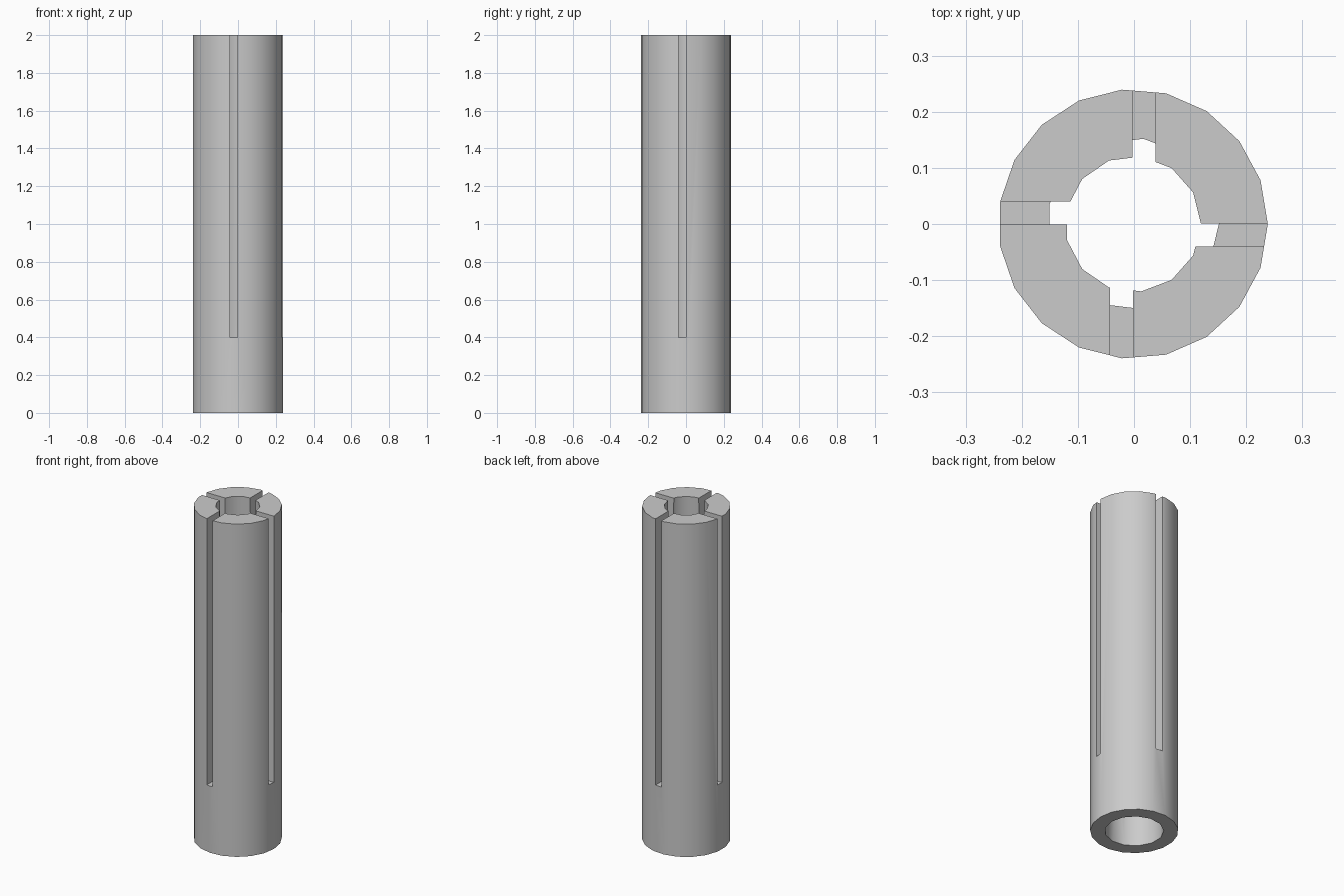
import bpy, bmesh, math

if "Cube" in bpy.data.objects:
    bpy.data.objects.remove(bpy.data.objects["Cube"])

CX = -0.0017          # tube axis, offset so the odd-sided outline is centred
HEIGHT = 2.0
SLOT_Z = 0.4          # floor of the slots

grey = bpy.data.materials.new("grey")
grey.diffuse_color = (0.6, 0.6, 0.6, 1)
grey.use_nodes = True
grey.node_tree.nodes["Principled BSDF"].inputs["Base Color"].default_value = grey.diffuse_color


def frustum(name, sides, r_low, r_high, z_low, z_high):
    """Capped round solid with a corner on the +x axis."""
    bm = bmesh.new()
    rings = []
    for r, z in ((r_low, z_low), (r_high, z_high)):
        rings.append([bm.verts.new((CX + r * math.cos(math.tau * i / sides),
                                    r * math.sin(math.tau * i / sides), z))
                      for i in range(sides)])
    low, high = rings
    for i in range(sides):
        j = (i + 1) % sides
        bm.faces.new((low[i], low[j], high[j], high[i]))
    bm.faces.new(low[::-1])
    bm.faces.new(high)
    return add(name, bm)


def box(name, x0, x1, y0, y1, z0, z1):
    bm = bmesh.new()
    bmesh.ops.create_cube(bm, size=1)
    for v in bm.verts:
        v.co = (x1 if v.co.x > 0 else x0,
                y1 if v.co.y > 0 else y0,
                z1 if v.co.z > 0 else z0)
    return add(name, bm)


def add(name, bm):
    mesh = bpy.data.meshes.new(name)
    bm.to_mesh(mesh)
    bm.free()
    mesh.materials.append(grey)
    ob = bpy.data.objects.new(name, mesh)
    bpy.context.collection.objects.link(ob)
    return ob


def cut(target, cutter):
    mod = target.modifiers.new("cut", 'BOOLEAN')
    mod.operation, mod.solver, mod.object = 'DIFFERENCE', 'EXACT', cutter
    bpy.context.view_layer.objects.active = target
    bpy.ops.object.modifier_apply(modifier=mod.name)
    bpy.data.objects.remove(cutter)


# outer cylinder
sleeve = frustum("slotted_sleeve", 19, 0.2402, 0.2402, 0, HEIGHT)

# tapered bore, wide at the bottom and narrow at the top
taper = 0.02
low, high = -0.1, HEIGHT + 0.1
cut(sleeve, frustum("bore_cutter", 13, 0.161 - taper * low,
                    0.161 - taper * high, low, high))

# four slots through the wall, each set to one side of the axis
slots = (
    (0.05, 0.4, -0.0405, 0.0005),     # right
    (-0.4, -0.05, -0.0005, 0.0405),   # left
    (-0.0025, 0.0385, 0.05, 0.4),     # back
    (-0.0425, -0.0015, -0.4, -0.05),  # front
)
for s in slots:
    cut(sleeve, box("slot_cutter", *s, SLOT_Z, HEIGHT + 0.2))

# smooth round walls, sharp slot edges
bpy.ops.object.select_all(action='DESELECT')
sleeve.select_set(True)
bpy.context.view_layer.objects.active = sleeve
bpy.ops.object.shade_smooth_by_angle(angle=math.radians(30))
